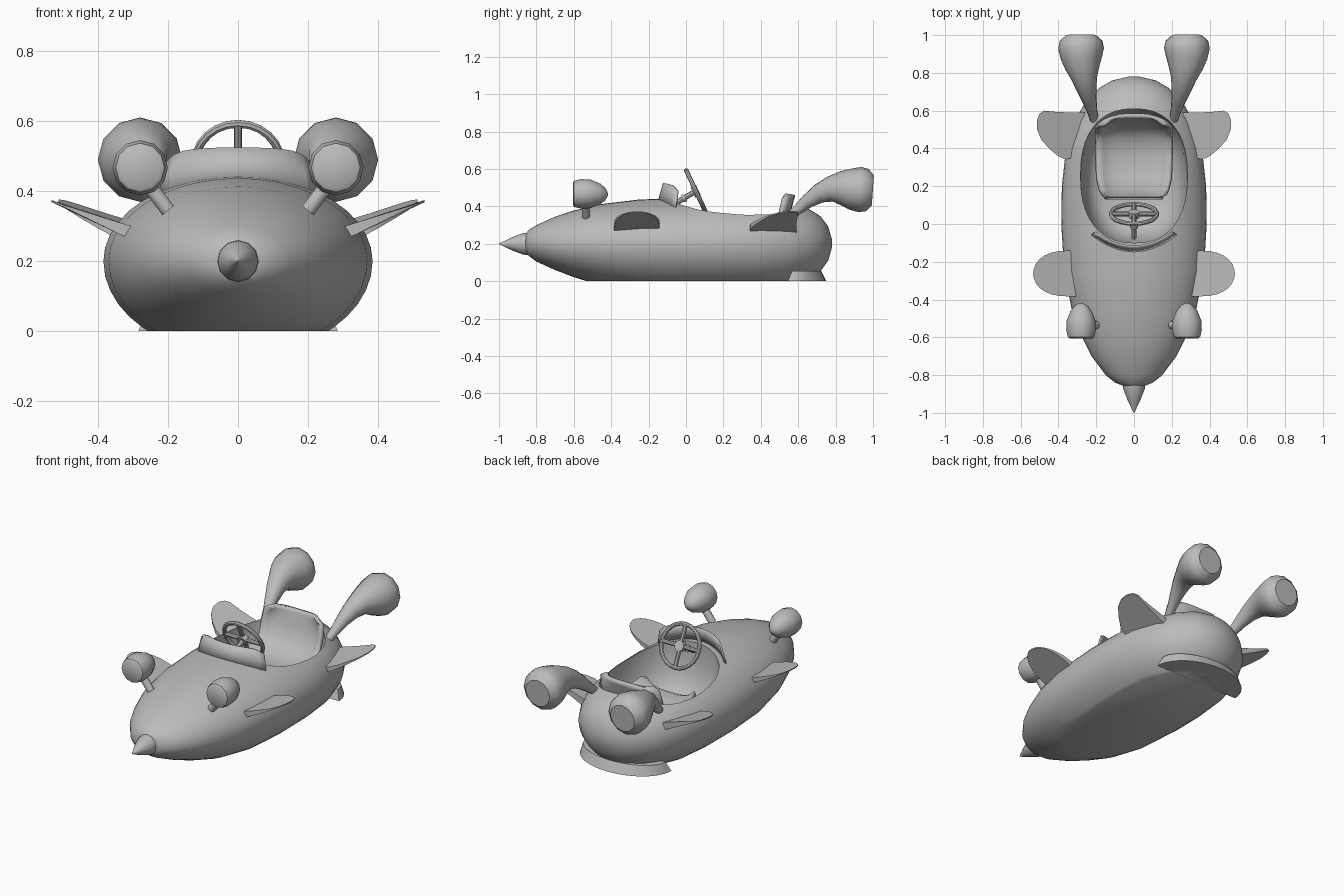
import bpy, bmesh, math
from mathutils import Vector

cube = bpy.data.objects.get("Cube")
if cube:
    bpy.data.objects.remove(cube)

grey = bpy.data.materials.new("plain grey")
grey.use_nodes = True
GREY = (0.5, 0.5, 0.5, 1)
grey.diffuse_color = GREY
grey.node_tree.nodes["Principled BSDF"].inputs["Base Color"].default_value = GREY


def finish(name, bm, mirror=False, thickness=0, angle=40):
    bmesh.ops.recalc_face_normals(bm, faces=bm.faces)
    mesh = bpy.data.meshes.new(name)
    bm.to_mesh(mesh)
    bm.free()
    mesh.materials.append(grey)
    ob = bpy.data.objects.new(name, mesh)
    bpy.context.collection.objects.link(ob)
    if thickness:
        solid = ob.modifiers.new("thickness", "SOLIDIFY")
        solid.thickness, solid.offset = thickness, 0
    if mirror:
        ob.modifiers.new("mirror", "MIRROR")
    smooth(ob, angle)
    return ob


def smooth(ob, angle):
    bpy.ops.object.select_all(action="DESELECT")
    ob.select_set(True)
    bpy.context.view_layer.objects.active = ob
    bpy.ops.object.shade_smooth_by_angle(angle=math.radians(angle))


def loft(rings, closed=True, caps=True):
    """Skin a row of equal point rings."""
    bm = bmesh.new()
    rows = [[bm.verts.new(p) for p in ring] for ring in rings]
    n = len(rows[0])
    for a, b in zip(rows, rows[1:]):
        for i in range(n if closed else n - 1):
            j = (i + 1) % n
            bm.faces.new((a[i], a[j], b[j], b[i]))
    if caps and closed:
        bm.faces.new(rows[0])
        bm.faces.new(rows[-1])
    return bm


def tube(name, path, sides=12, mirror=False):
    """Round tube through (x, y, z, radius) points."""
    pts = [Vector(p[:3]) for p in path]
    rings = []
    for k, p in enumerate(path):
        d = pts[min(k + 1, len(pts) - 1)] - pts[max(k - 1, 0)]
        q = d.to_track_quat("Z", "Y")
        rings.append([pts[k] + q @ Vector((math.cos(a), math.sin(a), 0)) * p[3]
                      for a in (math.tau * i / sides for i in range(sides))])
    return finish(name, loft(rings), mirror)


# Body: egg-shaped hull, stations of y, half width, top, bottom
STATIONS = [(-0.86, 0.05, 0.25, 0.16), (-0.84, 0.10, 0.275, 0.135), (-0.8, 0.15, 0.30, 0.105),
            (-0.7, 0.225, 0.345, 0.06), (-0.6, 0.275, 0.378, 0.022), (-0.45, 0.33, 0.413, -0.025),
            (-0.25, 0.37, 0.437, -0.06), (0, 0.385, 0.445, -0.07), (0.2, 0.382, 0.445, -0.07),
            (0.4, 0.36, 0.437, -0.065), (0.55, 0.312, 0.42, -0.04), (0.65, 0.255, 0.39, 0),
            (0.72, 0.185, 0.347, 0.055), (0.76, 0.115, 0.293, 0.11), (0.78, 0.03, 0.225, 0.18)]
SEG = 40
rings = []
for y, w, top, low in STATIONS:
    ring = []
    for i in range(SEG):
        c, s = math.cos(math.tau * i / SEG), math.sin(math.tau * i / SEG)
        ring.append((w * c, y, 0.2 + s * ((top - 0.2) if s > 0 else (0.2 - low))))
    rings.append(ring)
bm = loft(rings)
cut = bmesh.ops.bisect_plane(bm, geom=bm.verts[:] + bm.edges[:] + bm.faces[:],
                             plane_co=(0, 0, 0), plane_no=(0, 0, -1), clear_outer=True)
bmesh.ops.holes_fill(bm, edges=[e for e in bm.edges if e.is_boundary])
body = finish("body", bm)


# Cockpit recess
def oval(scale, z, n=40):
    ring = []
    for i in range(n):
        c, s = math.cos(math.tau * i / n), math.sin(math.tau * i / n)
        ring.append((math.copysign(abs(c) ** 0.85, c) * 0.283 * scale,
                     0.255 + math.copysign(abs(s) ** 0.85, s) * 0.355 * scale, z))
    return ring


cutter = finish("cockpit_cutter", loft([oval(0.55, 0.12), oval(0.75, 0.14), oval(0.88, 0.19),
                                        oval(0.95, 0.26), oval(1, 0.34), oval(1, 0.7)]))
cutter.hide_render = True
cutter.hide_viewport = True
recess = body.modifiers.new("cockpit", "BOOLEAN")
recess.operation, recess.object, recess.solver = "DIFFERENCE", cutter, "EXACT"
bpy.context.view_layer.objects.active = body
bpy.ops.object.modifier_apply(modifier="cockpit")
bpy.data.objects.remove(cutter)
smooth(body, 35)

# Nose cone
tube("nose_cone", [(0, -0.84, 0.2, 0.06), (0, -0.87, 0.2, 0.058), (0, -0.93, 0.2, 0.035),
                   (0, -0.999, 0.2, 0.002)])

# Seat: bucket with raised sides and reclined back
PROFILE = [(0.14, 0.19, 0.155), (0.15, 0.235, 0.165), (0.18, 0.245, 0.18), (0.24, 0.225, 0.195),
           (0.36, 0.215, 0.2), (0.46, 0.235, 0.2), (0.52, 0.29, 0.2), (0.55, 0.37, 0.2),
           (0.568, 0.44, 0.19), (0.575, 0.462, 0.15)]
rows = []
for y, z, w in PROFILE:
    back = min(max((y - 0.4) / 0.17, 0), 1)
    rows.append([(w * t, y - 0.05 * back * t ** 4, z + 0.05 * (1 - back) * t ** 4)
                 for t in (i / 6 - 1 for i in range(13))])
finish("seat", loft(rows, closed=False), thickness=0.02, angle=50)

# Wind deflector
rows = [[], [], []]
for i in range(17):
    t = i / 8 - 1
    base = Vector((0.225 * t, -0.145 + 0.09 * t * t, 0.43 - 0.04 * t * t))
    top = Vector((0.205 * t, -0.118 + 0.075 * t * t, 0.524 - 0.012 * t * t - 0.03 * t ** 8))
    for row, f in zip(rows, (0, 0.5, 1)):
        row.append(base.lerp(top, f))
finish("wind_deflector", loft(rows, closed=False), thickness=0.01)

# Steering wheel, hub, spokes and column
centre = Vector((0, 0.053, 0.482))
up = Vector((0, -0.42, 0.9)).normalized()
side = Vector((1, 0, 0))
axis = side.cross(up)
RIM = 24
rings = []
for i in range(RIM + 1):
    a = math.tau * i / RIM
    out = side * math.cos(a) + up * math.sin(a)
    rings.append([centre + out * (0.122 + 0.012 * math.cos(b)) + axis * 0.012 * math.sin(b)
                  for b in (math.tau * k / 8 for k in range(8))])
bm = loft(rings, caps=False)
bmesh.ops.remove_doubles(bm, verts=bm.verts, dist=0.0001)
finish("steering_wheel_rim", bm)
for k, d in enumerate((side, up, -side, -up)):
    tube("steering_spoke_%d" % (k + 1), [(*centre, 0.012), (*(centre + d * 0.122), 0.012)], 8)
toward = Vector((0, 0.9, 0.42)).normalized()
tube("steering_hub", [(*(centre - toward * 0.018), 0.03), (*(centre + toward * 0.014), 0.03)])
foot = Vector((0, -0.075, 0.405))
tube("steering_column", [(*foot, 0.014), (*centre, 0.014)], 8)
mid = foot.lerp(centre, 0.45)
end = foot.lerp(centre, 0.55)
tube("steering_collar", [(*mid, 0.022), (*end, 0.022)], 10)

# Headlights on stems
tube("headlights", [(0.28, -0.605, 0.467, 0.06), (0.28, -0.598, 0.467, 0.07),
                    (0.28, -0.56, 0.467, 0.079), (0.28, -0.51, 0.467, 0.076),
                    (0.28, -0.46, 0.465, 0.056), (0.28, -0.43, 0.463, 0.032),
                    (0.28, -0.418, 0.462, 0.008)], mirror=True)
tube("headlight_stems", [(0.2, -0.535, 0.345, 0.022), (0.265, -0.535, 0.43, 0.022)], 10, True)

# Exhaust pipes swelling into bulbs
tube("exhaust_pipes", [(0.21, 0.55, 0.345, 0.022), (0.222, 0.6, 0.385, 0.028),
                       (0.235, 0.65, 0.428, 0.038), (0.25, 0.71, 0.468, 0.052),
                       (0.262, 0.77, 0.492, 0.068), (0.272, 0.83, 0.497, 0.092),
                       (0.278, 0.88, 0.493, 0.11), (0.28, 0.93, 0.49, 0.121),
                       (0.28, 0.97, 0.487, 0.113), (0.28, 0.999, 0.485, 0.08)], mirror=True)


# Side fins: tilted plates thinning toward the rounded tip
def fin(name, outline, pitch_y, pitch):
    bm = bmesh.new()
    layers = []
    for face in (1, -1):
        layers.append([])
        for x, y in outline:
            thick = 0.02 * max(0.15, 1 - (x - 0.3) / 0.23)
            z = 0.29 + (x - 0.33) * 0.4 + (y - pitch_y) * pitch
            layers[-1].append(bm.verts.new((x, y, z + face * thick)))
    n = len(outline)
    for layer in layers:
        bm.faces.new(layer)
    for i in range(n):
        j = (i + 1) % n
        bm.faces.new((layers[0][i], layers[0][j], layers[1][j], layers[1][i]))
    finish(name, bm, mirror=True)


front = [(0.33 + 0.204 * max(0, math.sin(a)) ** 0.75, -0.262 - 0.122 * math.cos(a))
         for a in (math.pi * i / 14 for i in range(15))]
fin("front_fins", [(0.28, -0.384)] + front + [(0.28, -0.14)], -0.26, 0)
fin("rear_fins", [(0.26, 0.37), (0.36, 0.342), (0.4, 0.358), (0.45, 0.4), (0.49, 0.445),
                  (0.513, 0.5), (0.514, 0.55), (0.5, 0.585), (0.475, 0.6), (0.4, 0.592),
                  (0.26, 0.59)], 0.47, 0.12)

# Flared rear skirt
rings = [[(rx * math.cos(a), y0 + ry * math.sin(a), z)
          for a in (math.pi * i / 24 for i in range(25))]
         for rx, ry, y0, z in ((0.285, 0.205, 0.545, 0), (0.262, 0.155, 0.567, 0.056))]
finish("rear_skirt", loft(rings))
